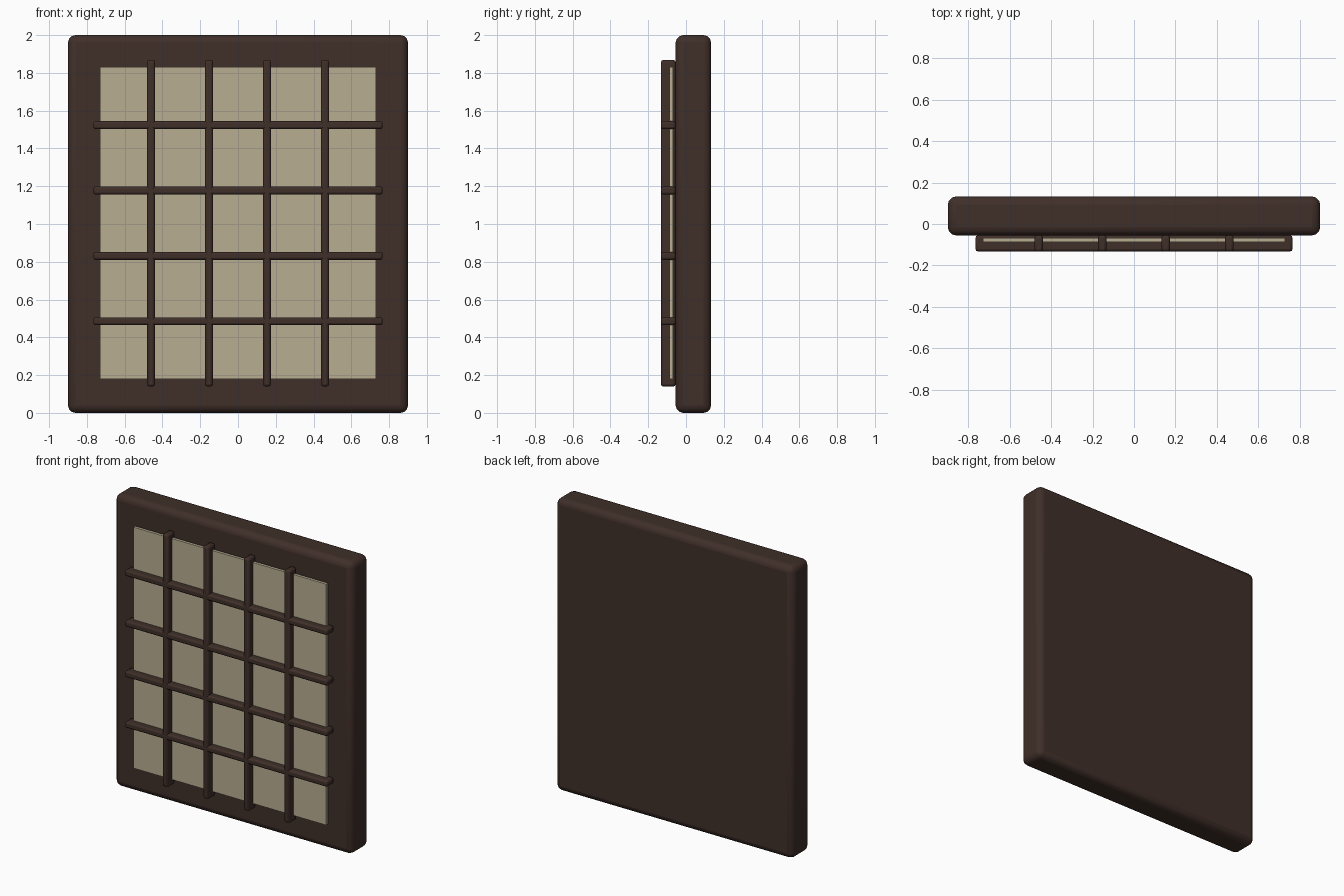
import bpy
import math

if "Cube" in bpy.data.objects:
    bpy.data.objects.remove(bpy.data.objects["Cube"])


def material(name, color):
    m = bpy.data.materials.new(name)
    m.diffuse_color = (*color, 1)
    m.use_nodes = True
    m.node_tree.nodes["Principled BSDF"].inputs["Base Color"].default_value = m.diffuse_color
    return m


wood = material("dark_wood", (0.05, 0.028, 0.022))
paper = material("pale_pane", (0.48, 0.42, 0.29))


def box(name, lo, hi, mat, bevel=0.0, segments=2):
    center = [(a + b) / 2 for a, b in zip(lo, hi)]
    bpy.ops.mesh.primitive_cube_add(size=1, location=center)
    ob = bpy.context.object
    ob.name = name
    ob.scale = [b - a for a, b in zip(lo, hi)]
    bpy.ops.object.transform_apply(location=False, rotation=False, scale=True)
    ob.data.materials.append(mat)
    if bevel:
        mod = ob.modifiers.new("rounded_edges", "BEVEL")
        mod.width = bevel
        mod.segments = segments
        bpy.ops.object.shade_smooth_by_angle(angle=math.radians(35))
    return ob


# Solid rounded backing frame
box("frame_panel", (-0.9, -0.055, 0), (0.9, 0.133, 2), wood, 0.04, 3)

# Thin pale pane in front of the frame
box("pane", (-0.73, -0.088, 0.18), (0.73, -0.068, 1.83), paper)

# Lattice of four upright and four level bars
half = 0.021
front, back = -0.133, -0.055
mid_z = 1.004
for i in range(4):
    x = (i - 1.5) * 0.307
    z = mid_z + (i - 1.5) * 0.346
    box(f"upright_bar_{i + 1}", (x - half, front, 0.14), (x + half, back, 1.868), wood, 0.012)
    box(f"level_bar_{i + 1}", (-0.766, front, z - half), (0.766, back, z + half), wood, 0.012)
